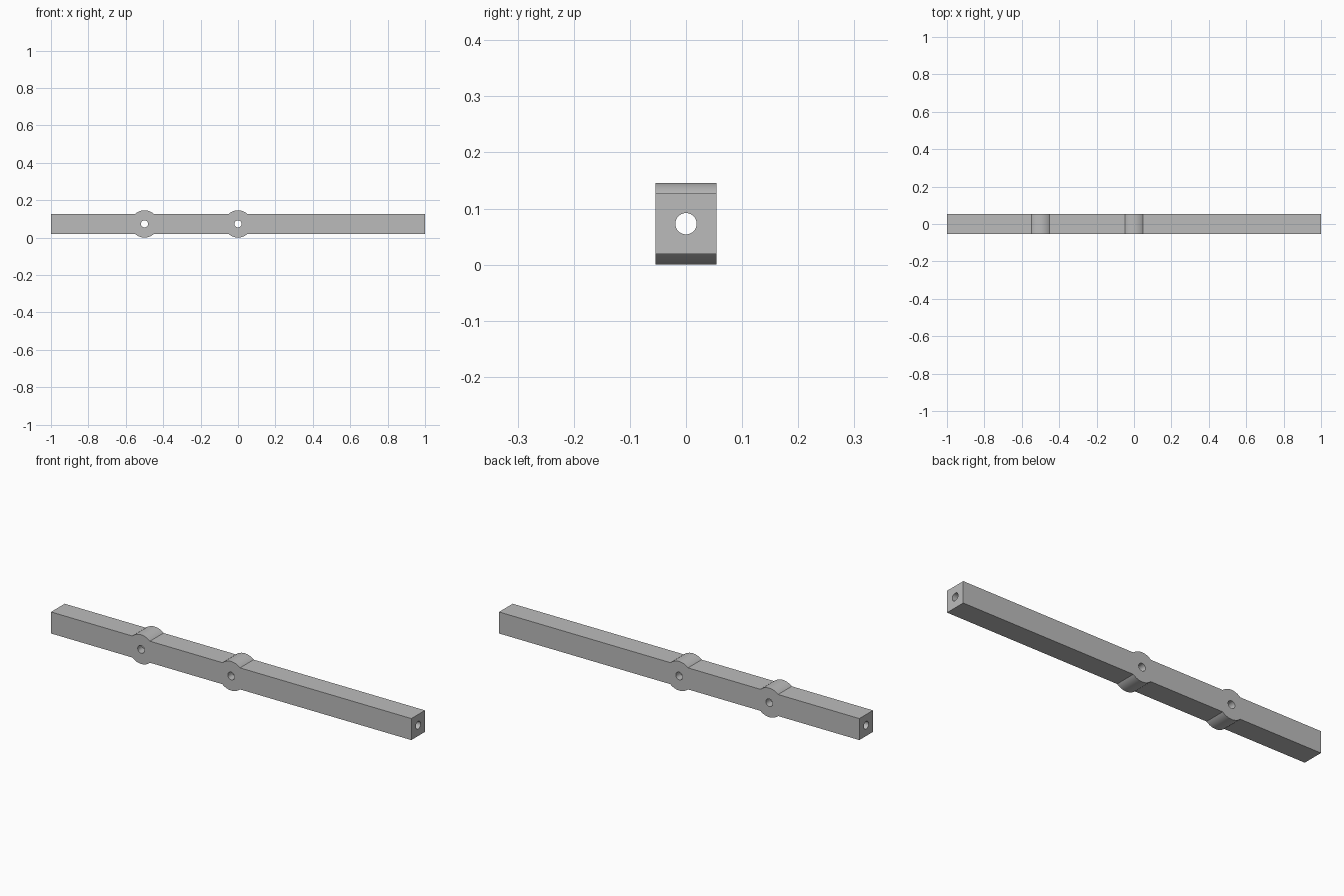
import bpy, bmesh, math
from mathutils import Matrix

cube = bpy.data.objects.get("Cube")
if cube:
    bpy.data.objects.remove(cube, do_unlink=True)

HALF = 0.054          # half thickness of the square bar
BOSS = 0.073          # boss radius, also the height of the bar axis
HOLE = 0.019          # bore radius
PIVOTS = (-0.5, 0.0)  # boss positions along the bar

grey = bpy.data.materials.new("plain grey")
grey.use_nodes = True
colour = (0.5, 0.5, 0.5, 1)
grey.diffuse_color = colour
grey.node_tree.nodes["Principled BSDF"].inputs["Base Color"].default_value = colour


def add_object(name, bm):
    bmesh.ops.recalc_face_normals(bm, faces=bm.faces)
    mesh = bpy.data.meshes.new(name)
    bm.to_mesh(mesh)
    bm.free()
    mesh.materials.append(grey)
    obj = bpy.data.objects.new(name, mesh)
    bpy.context.collection.objects.link(obj)
    return obj


def bore(name, x, axis, length):
    """Round cutter through the bar along the given axis."""
    bm = bmesh.new()
    bmesh.ops.create_cone(bm, cap_ends=True, segments=48, radius1=HOLE,
                          radius2=HOLE, depth=length)
    turn = Matrix.Rotation(math.pi / 2, 4, axis)
    bmesh.ops.transform(bm, matrix=Matrix.Translation((x, 0, BOSS)) @ turn, verts=bm.verts)
    cutter = add_object(name, bm)
    cutter.hide_render = True
    cutter.hide_viewport = True
    cutter.display_type = 'WIRE'
    return cutter


# Upper edge of the front outline, with an arc over each pivot
start = math.asin(HALF / BOSS)
steps = 20
upper = [(-1, HALF)]
for px in PIVOTS:
    for i in range(steps + 1):
        a = math.pi - start - (math.pi - 2 * start) * i / steps
        upper.append((px + BOSS * math.cos(a), BOSS * math.sin(a)))
upper.append((1, HALF))
outline = upper + [(x, -z) for x, z in reversed(upper)]

# Bar with bosses, extruded front to back
bm = bmesh.new()
front = bm.faces.new([bm.verts.new((x, -HALF, z + BOSS)) for x, z in outline])
back = bmesh.ops.extrude_face_region(bm, geom=[front])["geom"]
bmesh.ops.translate(bm, vec=(0, 2 * HALF, 0),
                    verts=[v for v in back if isinstance(v, bmesh.types.BMVert)])
bar = add_object("pivot_bar", bm)

# Bores: one along the whole bar, one across each boss
cutters = [bore("long_bore_cutter", 0, 'Y', 2.2)]
cutters += [bore(f"cross_bore_cutter_{i}", x, 'X', 0.3) for i, x in enumerate(PIVOTS)]
for cutter in cutters:
    mod = bar.modifiers.new(cutter.name, 'BOOLEAN')
    mod.operation = 'DIFFERENCE'
    mod.solver = 'EXACT'
    mod.object = cutter

# Bake the bores into the bar, then smooth the curved walls
bpy.context.view_layer.update()
result = bar.evaluated_get(bpy.context.evaluated_depsgraph_get())
mesh = bpy.data.meshes.new_from_object(result)
bar.modifiers.clear()
bar.data = mesh
for cutter in cutters:
    bpy.data.objects.remove(cutter, do_unlink=True)

bpy.ops.object.select_all(action='DESELECT')
bar.select_set(True)
bpy.context.view_layer.objects.active = bar
bpy.ops.object.shade_smooth_by_angle(angle=math.radians(25))
